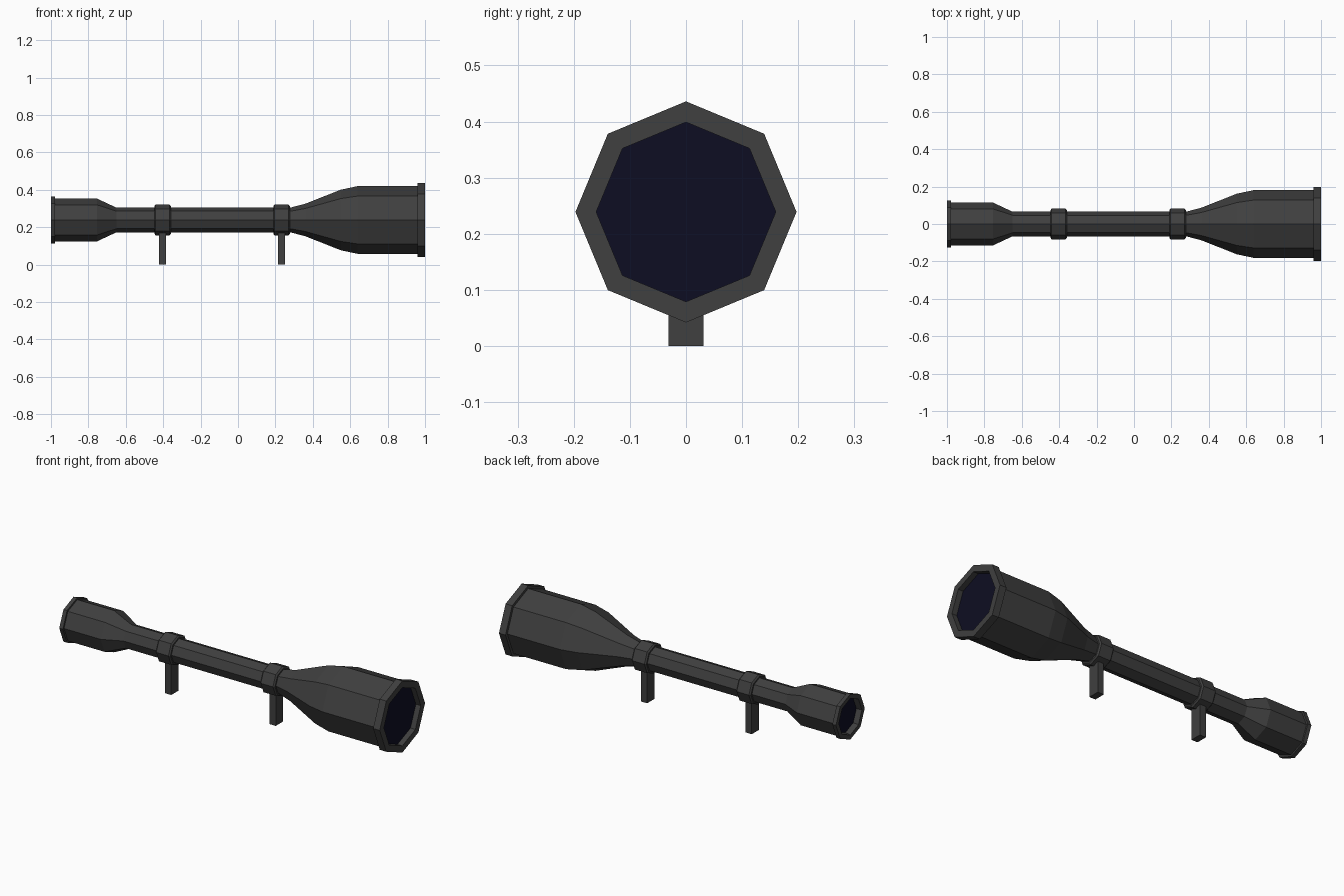
import bpy
import math

cube = bpy.data.objects.get("Cube")
if cube:
    bpy.data.objects.remove(cube, do_unlink=True)

SIDES = 8
AXIS_Z = 0.239


def make_material(name, color):
    mat = bpy.data.materials.new(name)
    mat.use_nodes = True
    mat.diffuse_color = color
    mat.node_tree.nodes["Principled BSDF"].inputs["Base Color"].default_value = color
    return mat


metal = make_material("dark grey metal", (0.05, 0.05, 0.05, 1))
glass = make_material("dark blue glass", (0.004, 0.004, 0.016, 1))


def add_object(name, verts, faces, mat):
    mesh = bpy.data.meshes.new(name)
    mesh.from_pydata(verts, [], faces)
    mesh.materials.append(mat)
    obj = bpy.data.objects.new(name, mesh)
    bpy.context.collection.objects.link(obj)
    return obj


def ring_points(x, r):
    angles = [2 * math.pi * i / SIDES for i in range(SIDES)]
    return [(x, r * math.cos(a), AXIS_Z + r * math.sin(a)) for a in angles]


def lathe(name, profile, mat, closed=False):
    """Turn an (x, radius) profile around the long axis, with flat facets."""
    verts = [p for x, r in profile for p in ring_points(x, r)]
    n = len(profile)
    faces = []
    for j in range(n if closed else n - 1):
        a, b = j * SIDES, (j + 1) % n * SIDES
        for i in range(SIDES):
            k = (i + 1) % SIDES
            faces.append((a + i, b + i, b + k, a + k))
    return add_object(name, verts, faces, mat)


# Main tube: eyepiece recess, eyepiece, tube, bell, front rim and recess
lathe("scope_body", [
    (-0.97, 0.095), (-1.0, 0.1), (-1.0, 0.125), (-0.978, 0.125),
    (-0.978, 0.115), (-0.755, 0.115), (-0.65, 0.066), (0.28, 0.066),
    (0.36, 0.087), (0.55, 0.162), (0.64, 0.181), (0.96, 0.181),
    (0.96, 0.197), (1.0, 0.197), (1.0, 0.16), (0.97, 0.16),
], metal)

# Lenses set back inside each end
for name, x, r, facing in (("rear_lens", -0.97, 0.095, -1), ("front_lens", 0.97, 0.16, 1)):
    add_object(name, ring_points(x, r), [tuple(range(SIDES))[::facing]], glass)

# Mounting rings with chamfered ends, each on a square post
for side, x in (("rear", -0.403), ("front", 0.233)):
    lathe(side + "_mount_ring", [
        (x - 0.044, 0.06), (x - 0.044, 0.074), (x - 0.037, 0.082),
        (x + 0.037, 0.082), (x + 0.044, 0.074), (x + 0.044, 0.06),
    ], metal, closed=True)
    bpy.ops.mesh.primitive_cube_add(size=1, location=(x, 0, 0.09))
    post = bpy.context.object
    post.name = side + "_mount_post"
    post.scale = (0.037, 0.062, 0.18)
    post.data.materials.append(metal)
